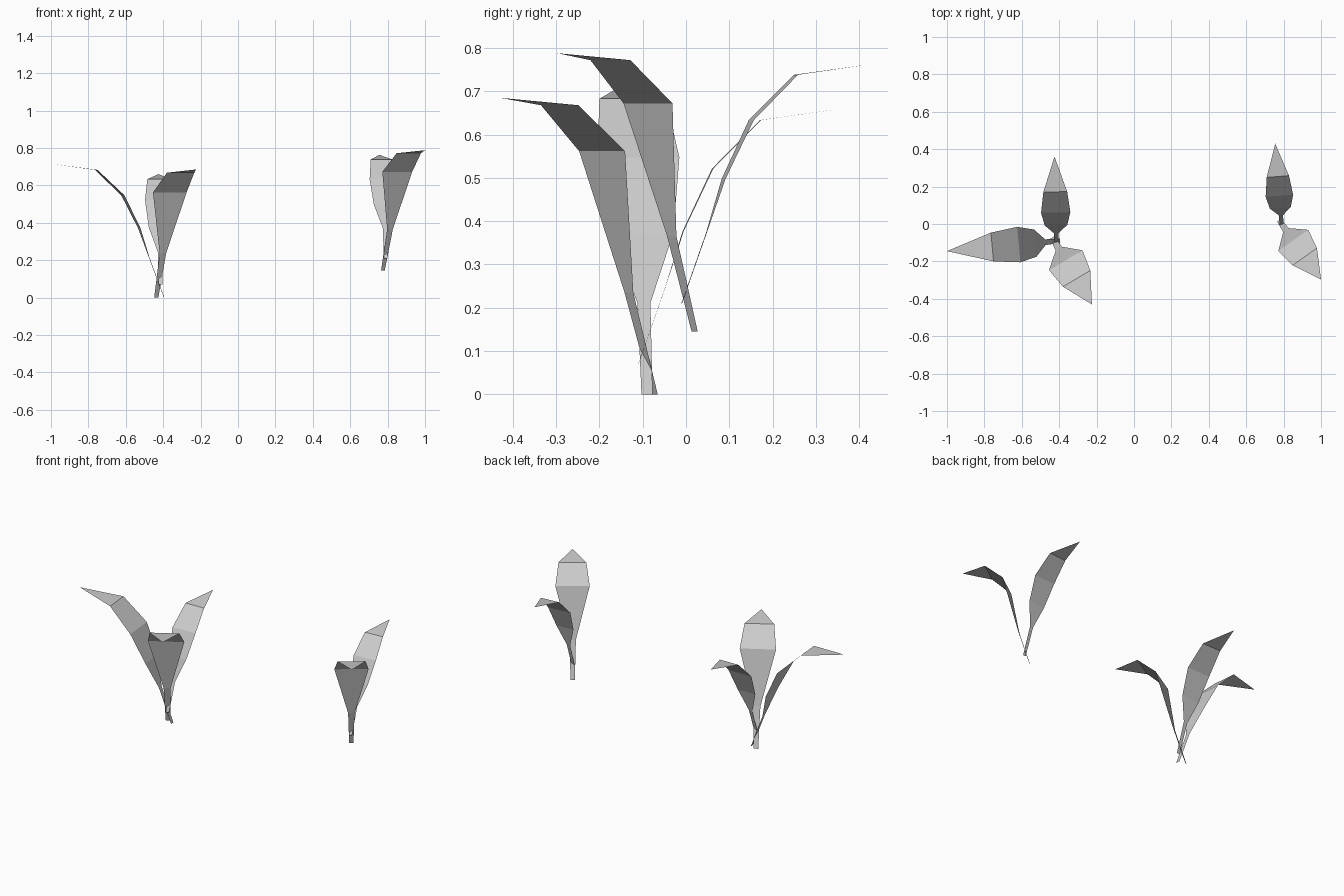
import bpy
import bmesh
from mathutils import Vector

cube = bpy.data.objects.get("Cube")
if cube:
    bpy.data.objects.remove(cube, do_unlink=True)

# One flat grey for every leaf
grey = bpy.data.materials.new("pale_grey")
grey.use_nodes = True
colour = (0.6, 0.6, 0.6, 1.0)
grey.diffuse_color = colour
grey.node_tree.nodes["Principled BSDF"].inputs["Base Color"].default_value = colour

# Profiles: (share of reach, share of height, half width per unit of height)
ARCHING = [(0, 0, 0.018), (0.13, 0.295, 0.021), (0.22, 0.52, 0.102),
           (0.365, 0.765, 0.133), (0.6, 0.955, 0.108)]
WEDGE = [(0, 0, 0.019), (0.167, 0.343, 0.029),
         (0.34, 0.82, 0.152), (0.614, 0.975, 0.124)]


def leaf(name, profile, base, tip):
    """Bent leaf blade running from a narrow stem to a pointed tip."""
    base, tip = Vector(base), Vector(tip)
    span = tip - base
    reach = Vector((span.x, span.y, 0))
    side = Vector((span.y, -span.x, 0)).normalized()
    bm = bmesh.new()
    rows = []
    for out, up, half in profile:
        centre = base + reach * out + Vector((0, 0, span.z * up))
        offset = side * half * span.z
        rows.append((bm.verts.new(centre - offset), bm.verts.new(centre + offset)))
    for (l0, r0), (l1, r1) in zip(rows, rows[1:]):
        bm.faces.new((l0, r0, r1, l1))
    bm.faces.new((*rows[-1], bm.verts.new(tip)))
    mesh = bpy.data.meshes.new(name)
    bm.to_mesh(mesh)
    bm.free()
    mesh.materials.append(grey)
    obj = bpy.data.objects.new(name, mesh)
    bpy.context.collection.objects.link(obj)


# Three-leaf plant
leaf("large_plant_side_leaf", ARCHING, (-0.395, -0.09, 0), (-1, -0.145, 0.715))
leaf("large_plant_back_leaf", ARCHING, (-0.415, -0.11, 0.07), (-0.425, 0.36, 0.66))
leaf("large_plant_front_leaf", WEDGE, (-0.437, -0.072, 0), (-0.225, -0.43, 0.685))

# Two-leaf plant
leaf("small_plant_back_leaf", ARCHING, (0.79, -0.01, 0.21), (0.755, 0.43, 0.763))
leaf("small_plant_front_leaf", WEDGE, (0.775, 0.02, 0.145), (1, -0.297, 0.788))
